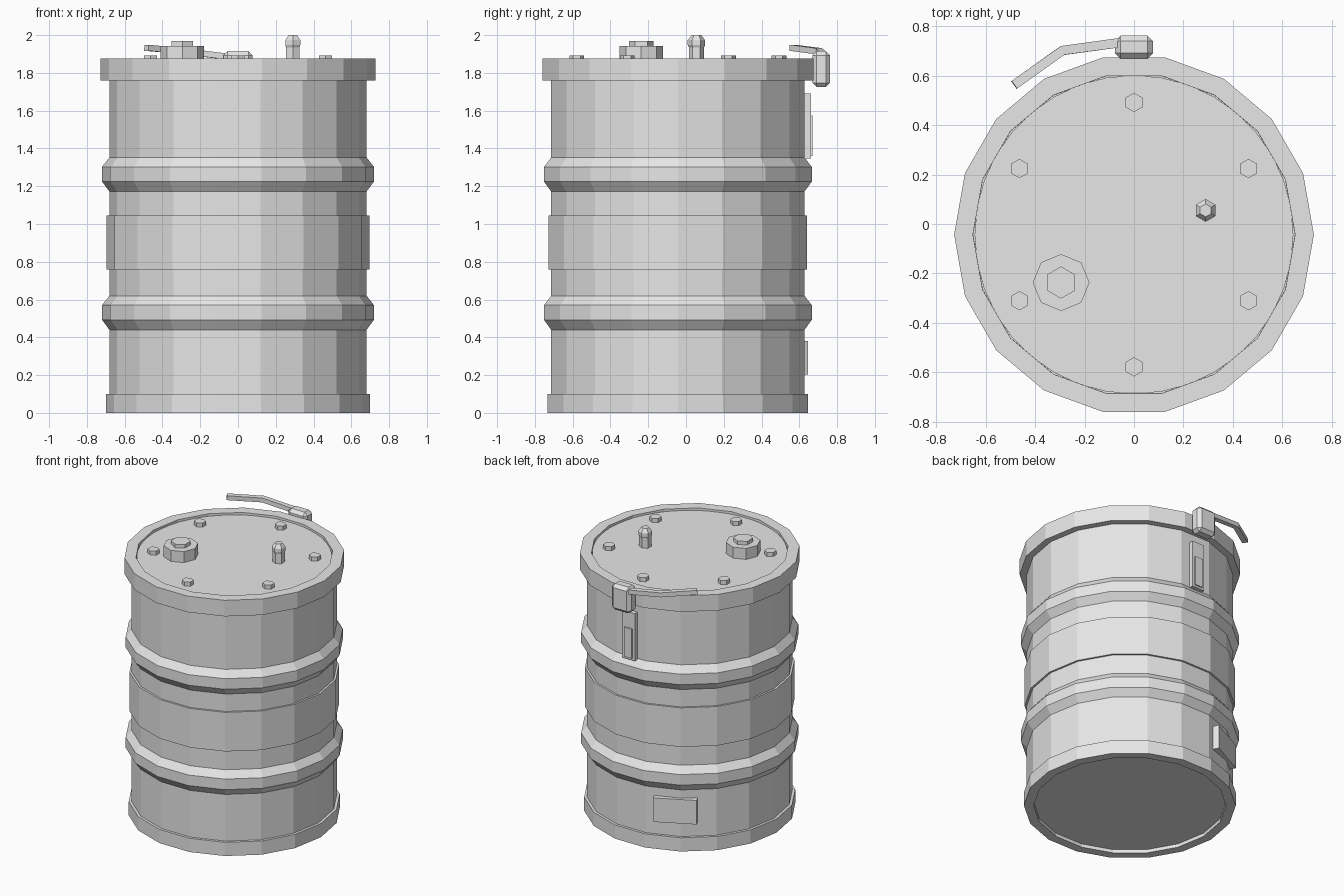
import bpy, bmesh, math
from mathutils import Vector, Matrix

cube = bpy.data.objects.get("Cube")
if cube:
    bpy.data.objects.remove(cube, do_unlink=True)

CY = -0.043    # y of the drum axis
SIDES = 18

steel = bpy.data.materials.new("grey_steel")
steel.use_nodes = True
GREY = (0.8, 0.8, 0.8, 1)
steel.diffuse_color = GREY
steel.node_tree.nodes["Principled BSDF"].inputs["Base Color"].default_value = GREY


def finish(name, bm):
    bmesh.ops.recalc_face_normals(bm, faces=bm.faces)
    mesh = bpy.data.meshes.new(name)
    bm.to_mesh(mesh)
    bm.free()
    mesh.materials.append(steel)
    ob = bpy.data.objects.new(name, mesh)
    bpy.context.collection.objects.link(ob)
    return ob


def loft(name, rings, closed=False):
    """Skin rings of points; cap the ends, or join last to first."""
    bm = bmesh.new()
    loops = [[bm.verts.new(p) for p in ring] for ring in rings]
    n = len(loops[0])
    pairs = list(zip(loops, loops[1:]))
    if closed:
        pairs.append((loops[-1], loops[0]))
    else:
        bm.faces.new(loops[0])
        bm.faces.new(loops[-1])
    for a, b in pairs:
        for i in range(n):
            j = (i + 1) % n
            bm.faces.new((a[i], a[j], b[j], b[i]))
    return finish(name, bm)


def lathe(name, profile, sides=SIDES, at=(0, CY), phase=0, closed=False):
    """Turn a list of (radius, z) about a vertical axis."""
    rings = []
    for r, z in profile:
        angles = [phase + math.tau * i / sides for i in range(sides)]
        rings.append([(at[0] + r * math.cos(a), at[1] + r * math.sin(a), z) for a in angles])
    return loft(name, rings, closed)


def box(name, size, centre, turn=0, bevel=0):
    bm = bmesh.new()
    mat = Matrix.Translation(centre) @ Matrix.Rotation(turn, 4, 'Z') @ Matrix.Diagonal((*size, 1))
    bmesh.ops.create_cube(bm, size=1, matrix=mat)
    if bevel:
        bmesh.ops.bevel(bm, geom=bm.edges[:], offset=bevel, segments=1, affect='EDGES')
    return finish(name, bm)


# Drum wall with a slightly recessed base
lathe("drum_body", [(0.635, 0.025), (0.66, 0.02), (0.681, 0.05), (0.681, 1.84)])
lathe("bottom_rim", [(0.635, 0), (0.70, 0), (0.70, 0.10), (0.635, 0.10)], closed=True)
lathe("middle_band", [(0.66, 0.76), (0.695, 0.76), (0.695, 1.045), (0.66, 1.045)], closed=True)

# Rolling hoops
for label, z in (("lower", 0.44), ("upper", 1.172)):
    lathe(label + "_hoop", [(0.681, z), (0.72, z + 0.053), (0.72, z + 0.13),
                            (0.681, z + 0.18), (0.65, z + 0.09)], closed=True)

# Clamp ring and lid
lathe("clamp_ring", [(0.65, 1.76), (0.728, 1.76), (0.728, 1.877), (0.652, 1.877)], closed=True)
lathe("lid", [(0.645, 1.82), (0.645, 1.862)], sides=36)

# Lid bolts
for i in range(6):
    a = math.radians(30 + 60 * i)
    spot = (0.535 * math.cos(a), CY + 0.535 * math.sin(a))
    lathe(f"lid_bolt_{i + 1}", [(0.039, 1.85), (0.039, 1.892)], 6, spot, math.pi / 2)

# Filler cap
CAP = (-0.295, -0.237)
lathe("filler_cap", [(0.115, 1.85), (0.115, 1.942)], 8, CAP)
lathe("filler_cap_nut", [(0.065, 1.93), (0.065, 1.968)], 6, CAP, math.pi / 2)

# Relief valve
lathe("relief_valve", [(0.04, 1.85), (0.04, 1.935), (0.046, 1.947), (0.046, 1.973),
                       (0.026, 2.0)], 6, (0.29, 0.055), math.pi / 2)

# Latch and its bent lever
box("latch_block", (0.154, 0.092, 0.19), (0, 0.716, 1.82), bevel=0.022)
path = [Vector(p) for p in ((-0.05, 0.735, 1.885), (-0.29, 0.702, 1.915), (-0.485, 0.563, 1.933))]
rings = []
for i, p in enumerate(path):
    along = path[min(i + 1, 2)] - path[max(i - 1, 0)]
    side = along.cross(Vector((0, 0, 1))).normalized() * 0.019
    up = side.cross(along).normalized() * 0.016
    rings.append([p + side + up, p - side + up, p - side - up, p + side - up])
loft("latch_lever", rings)

# Hasp strip under the latch
box("hasp_strip", (0.10, 0.045, 0.345), (0, 0.6385, 1.518))
box("hasp_tongue", (0.062, 0.03, 0.215), (0, 0.655, 1.468))

# Plain plate low on the back
TURN = math.radians(27)
box("back_plate", (0.29, 0.05, 0.175),
    (-0.675 * math.sin(TURN), CY + 0.675 * math.cos(TURN), 0.292), TURN)
